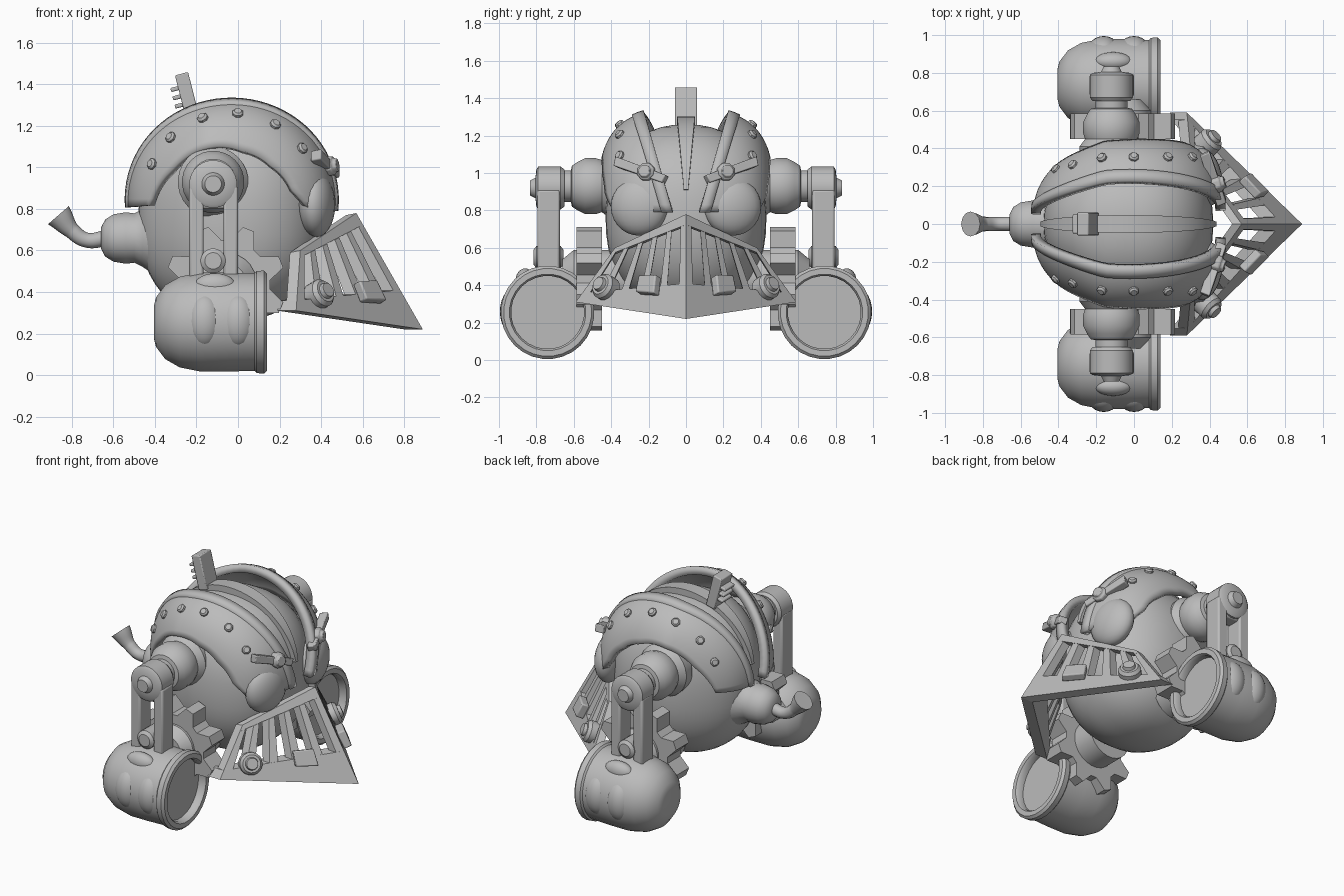
import bpy, bmesh, math
from mathutils import Vector, Matrix

cube = bpy.data.objects.get("Cube")
if cube:
    bpy.data.objects.remove(cube)

GREY = (0.5, 0.5, 0.5, 1)
mat = bpy.data.materials.new("plain grey")
mat.use_nodes = True
mat.diffuse_color = GREY
mat.node_tree.nodes["Principled BSDF"].inputs["Base Color"].default_value = GREY


def finish(name, bm, mirror=False, solid=0, bevel=0, angle=35):
    bmesh.ops.recalc_face_normals(bm, faces=bm.faces)
    me = bpy.data.meshes.new(name)
    bm.to_mesh(me)
    bm.free()
    me.materials.append(mat)
    for p in me.polygons:
        p.use_smooth = True
    me.set_sharp_from_angle(angle=math.radians(angle))
    ob = bpy.data.objects.new(name, me)
    bpy.context.collection.objects.link(ob)
    if solid:
        m = ob.modifiers.new("thickness", 'SOLIDIFY')
        m.thickness, m.offset = solid, 0
    if bevel:
        m = ob.modifiers.new("bevel", 'BEVEL')
        m.width, m.segments = bevel, 2
    if mirror:
        m = ob.modifiers.new("mirror", 'MIRROR')
        m.use_axis = (False, True, False)
    return ob


def grid(bm, rows, closed=False):
    vs = [[bm.verts.new(p) for p in r] for r in rows]
    for a, b in zip(vs, vs[1:]):
        n = len(a)
        for i in range(n if closed else n - 1):
            j = (i + 1) % n
            bm.faces.new((a[i], a[j], b[j], b[i]))
    return vs


def lathe(bm, base, axis, profile, sides=24):
    """Turn (distance, radius) pairs about an axis, capped at both ends."""
    q = Vector(axis).normalized().to_track_quat('Z', 'Y')
    base = Vector(base)
    ang = [math.tau * (i + 0.5) / sides for i in range(sides)]
    rows = [[base + q @ Vector((r * math.cos(a), r * math.sin(a), d)) for a in ang] for d, r in profile]
    vs = grid(bm, rows, True)
    bm.faces.new(vs[0])
    bm.faces.new(vs[-1])


def prism(bm, quad, offset):
    lo = [bm.verts.new(p) for p in quad]
    hi = [bm.verts.new(Vector(p) + Vector(offset)) for p in quad]
    bm.faces.new(lo)
    bm.faces.new(hi)
    for i in range(4):
        j = (i + 1) % 4
        bm.faces.new((lo[i], lo[j], hi[j], hi[i]))


def box(bm, center, size, rot=Matrix()):
    bmesh.ops.create_cube(bm, size=1, matrix=Matrix.Translation(center) @ rot @ Matrix.Diagonal((*size, 1)))


def ball(bm, center, size, rot=Matrix()):
    bmesh.ops.create_uvsphere(bm, u_segments=24, v_segments=14, radius=1,
                              matrix=Matrix.Translation(center) @ rot @ Matrix.Diagonal((*size, 1)))


# Round body, slightly squared off and narrower at the back
def narrow(x):
    return 1 - 0.75 * max(0, -x - 0.15)


bm = bmesh.new()
bmesh.ops.create_uvsphere(bm, u_segments=40, v_segments=24, radius=1)
for v in bm.verts:
    x, y, z = [math.copysign(abs(c) ** 0.87, c) for c in v.co]
    x = x * 0.45 - 0.03
    v.co = (x, y * 0.43 * narrow(x), 0.76 + z * 0.5)
finish("body", bm)


# Helmet surface: t runs back to front over the top, r falls towards the side
def dome(t, r, grow=1.0):
    y = 0.45 * max(0, 1 - r ** 3) ** (1 / 3)
    x = -0.03 + 0.485 * grow * r * math.cos(t)
    return Vector((x, y * narrow(x), 0.85 + 0.475 * grow * r * math.sin(t)))


def radius_at(y):
    return (1 - (y / 0.45) ** 3) ** (1 / 3)


EDGE = [(-8, 0.75), (6, 0.6), (40, 0.5), (77, 0.48), (128, 0.58), (154, 0.64), (186, 0.8)]


def edge(deg):
    for (a, ra), (b, rb) in zip(EDGE, EDGE[1:]):
        if deg <= b:
            return ra + (rb - ra) * (deg - a) / (b - a)
    return EDGE[-1][1]


DEGS = [-7 + 192 * i / 40 for i in range(41)]


def inner(deg):
    return 0.07 + 0.15 * math.sin(math.pi * (deg + 7) / 192)


shell, rim, lip, fin = [], [], [], []
for d in DEGS:
    t = math.radians(d)
    y0 = inner(d)
    y1 = 0.45 * (1 - edge(d) ** 3) ** (1 / 3)
    p0, p1 = [math.atan2((y / 0.45) ** 1.5, radius_at(y) ** 1.5) for y in (y0, y1)]
    shell.append([dome(t, math.cos(p0 + (p1 - p0) * k / 10) ** (2 / 3)) for k in range(11)])
    rim.append([dome(t, radius_at(y0 + w), 1.015) for w in (0, 0.03, 0.06)])
    lip.append(shell[-1][-1])
for name, rows, thick in (("helmet_side", shell, 0.04), ("helmet_rim", rim, 0.05)):
    bm = bmesh.new()
    grid(bm, rows)
    finish(name, bm, True, thick)

# Crest fin, lens shaped from above
bm = bmesh.new()
for i in range(33):
    t = math.radians(8 + 164 * i / 32)
    w = 0.012 + 0.035 * math.sin(math.pi * i / 32)
    fin.append([(-0.03 + 0.485 * g * math.cos(t), s * w, 0.85 + 0.465 * g * math.sin(t))
                for g, s in ((0.8, -1), (0.97, -1), (0.97, 1), (0.8, 1))])
ends = grid(bm, fin, True)
bm.faces.new(ends[0])
bm.faces.new(ends[-1])
finish("crest_fin", bm)

# Helmet bolts
bm = bmesh.new()
for d in (36, 60, 86, 109, 134, 156):
    t = math.radians(d)
    p = dome(t, 0.83)
    n = (dome(t, 0.84) - dome(t, 0.82)).cross(dome(t + 0.02, 0.83) - p)
    n = n if n.y > 0 else -n
    lathe(bm, p, n, [(0, 0.027), (0.03, 0.027), (0.04, 0.018)], 8)
finish("helmet_bolts", bm, True)

# Eyes and brow plates
bm = bmesh.new()
ball(bm, (0.38, 0.25, 0.82), (0.085, 0.155, 0.155), Matrix.Rotation(0.2, 4, 'Z'))
finish("eye", bm, True)
bm = bmesh.new()
prism(bm, [(0.44, 0.09, 0.98), (0.44, 0.11, 0.94), (0.35, 0.37, 1.03), (0.35, 0.36, 1.08)], (0.05, 0.02, 0.01))
lathe(bm, (0.4, 0.2, 1.0), (1, 0.3, 0.15), [(0, 0.05), (0.06, 0.05), (0.07, 0.035), (0.085, 0.035)], 8)
finish("brow_plate", bm, True, bevel=0.006)

# Shoulder joint and upper leg hub
bm = bmesh.new()
lathe(bm, (-0.12, 0, 0.93), (0, 1, 0), [(0.34, 0.165), (0.41, 0.17), (0.43, 0.155), (0.45, 0.14), (0.48, 0.15),
      (0.54, 0.15), (0.58, 0.13), (0.61, 0.11), (0.615, 0.085), (0.65, 0.085)], 28)
finish("shoulder", bm, True)
bm = bmesh.new()
lathe(bm, (-0.12, 0, 0.92), (0, 1, 0), [(0.65, 0.1), (0.67, 0.115), (0.79, 0.115), (0.8, 0.1), (0.805, 0.055), (0.835, 0.04)])
finish("leg_hub", bm, True)

# Slotted leg and ankle
bm = bmesh.new()
for x in (-0.2, -0.035):
    box(bm, (x, 0.735, 0.68), (0.07, 0.12, 0.46))
box(bm, (-0.118, 0.735, 0.83), (0.15, 0.09, 0.06))
finish("leg_rods", bm, True, bevel=0.012)
bm = bmesh.new()
lathe(bm, (-0.12, 0, 0.55), (0, 1, 0), [(0.655, 0.04), (0.67, 0.06), (0.8, 0.06), (0.815, 0.04)])
finish("ankle", bm, True)

# Barrel foot with a recessed front and knuckle lumps
bm = bmesh.new()
lathe(bm, (0, 0.74, 0.255), (1, 0, 0), [(-0.405, 0.08), (-0.395, 0.12), (-0.35, 0.18), (-0.28, 0.22), (-0.18, 0.24),
      (-0.05, 0.24), (0.08, 0.236), (0.09, 0.247), (0.125, 0.25), (0.14, 0.235), (0.14, 0.205), (0.125, 0.195), (0.09, 0.195)], 28)
finish("foot", bm, True)
bm = bmesh.new()
for x in (-0.16, 0.0):
    ball(bm, (x, 0.91, 0.26), (0.09, 0.085, 0.13))
for y in (0.6, 0.86):
    ball(bm, (-0.11, y, 0.43), (0.1, 0.05, 0.06))
ball(bm, (-0.25, 0.74, 0.3), (0.14, 0.18, 0.17))
finish("foot_knuckles", bm, True)

# Gear beside the body
bm = bmesh.new()
rows = [[], []]
for i in range(32):
    a = math.tau * (i - 0.5) / 32 + 0.39
    r = 0.29 if i % 4 < 2 else 0.215
    for row, y in zip(rows, (0.45, 0.585)):
        row.append((-0.06 + r * math.cos(a), y, 0.435 + r * math.sin(a)))
caps = grid(bm, rows, True)
bm.faces.new(caps[0])
bm.faces.new(caps[1])
lathe(bm, (-0.06, 0, 0.44), (0, 1, 0), [(0.3, 0.15), (0.6, 0.15), (0.66, 0.1)])
finish("side_gear", bm, True)

# Wedge shaped front grille, defined on a slanted panel
C0, W0 = Vector((0.89, 0, 0.22)), Vector((0.28, 0.59, 0.31))
C1, W1 = Vector((0.57, 0, 0.78)), Vector((0.3, 0.38, 0.6))


def panel(s, h):
    return C0.lerp(W0, s).lerp(C1.lerp(W1, s), h)


def patch(bm, s0, s1, a, b, offset):
    """a and b give lower and upper heights at the centre and at the wing."""
    def h(pair, s):
        return pair[0] + (pair[1] - pair[0]) * s
    prism(bm, [panel(s0, h(a, s0)), panel(s1, h(a, s1)), panel(s1, h(b, s1)), panel(s0, h(b, s0))], offset)


out = (W0 - C0).cross(C1 - C0).normalized()
LOW, BAND, RAIL, TOP = (0, 0), (0.34, 0.17), (0.9, 0.88), (1, 1)
bm = bmesh.new()
patch(bm, 0, 1, LOW, BAND, (-0.09, 0, 0))
patch(bm, 0, 1, RAIL, TOP, (-0.05, 0, -0.01))
for s in (0, 0.19, 0.38, 0.57, 0.76, 0.93):
    patch(bm, s, s + 0.07, BAND, RAIL, (-0.05, 0, -0.01))
finish("front_grille", bm, True)
bm = bmesh.new()
patch(bm, 0.26, 0.44, (0.2, 0.2), (0.4, 0.4), out * 0.05)
finish("grille_block", bm, True, bevel=0.008)
bm = bmesh.new()
lathe(bm, panel(0.8, 0.27) - out * 0.03, out, [(0, 0.07), (0.06, 0.07), (0.08, 0.055), (0.08, 0.04), (0.1, 0.035)], 16)
finish("grille_bolt", bm, True)

# Tail bulb and flared pipe
bm = bmesh.new()
lathe(bm, (0, 0, 0.66), (-1, 0, 0), [(0.32, 0.25), (0.4, 0.18), (0.46, 0.14), (0.5, 0.12), (0.54, 0.125),
      (0.6, 0.115), (0.64, 0.09), (0.66, 0.05)])
finish("tail_bulb", bm, angle=50)
cu = bpy.data.curves.new("tail_pipe", 'CURVE')
cu.dimensions, cu.bevel_depth, cu.use_fill_caps = '3D', 0.06, True
sp = cu.splines.new('BEZIER')
path = [(-0.63, 0.66, 0.65), (-0.73, 0.65, 0.6), (-0.8, 0.695, 0.65), (-0.865, 0.77, 1.1)]
sp.bezier_points.add(len(path) - 1)
for bp, (x, z, r) in zip(sp.bezier_points, path):
    bp.co, bp.radius = (x, 0, z), r
    bp.handle_left_type = bp.handle_right_type = 'AUTO'
cu.materials.append(mat)
bpy.context.collection.objects.link(bpy.data.objects.new("tail_pipe", cu))

# Tilted stack with fins on top of the helmet
bm = bmesh.new()
tilt = Matrix.Rotation(-0.25, 4, 'Y')
box(bm, (-0.245, 0, 1.345), (0.065, 0.12, 0.22), tilt)
for k in range(3):
    box(bm, (-0.275 - 0.01 * k, 0, 1.3 + 0.04 * k), (0.06, 0.1, 0.02), tilt)
finish("top_stack", bm, bevel=0.006)
